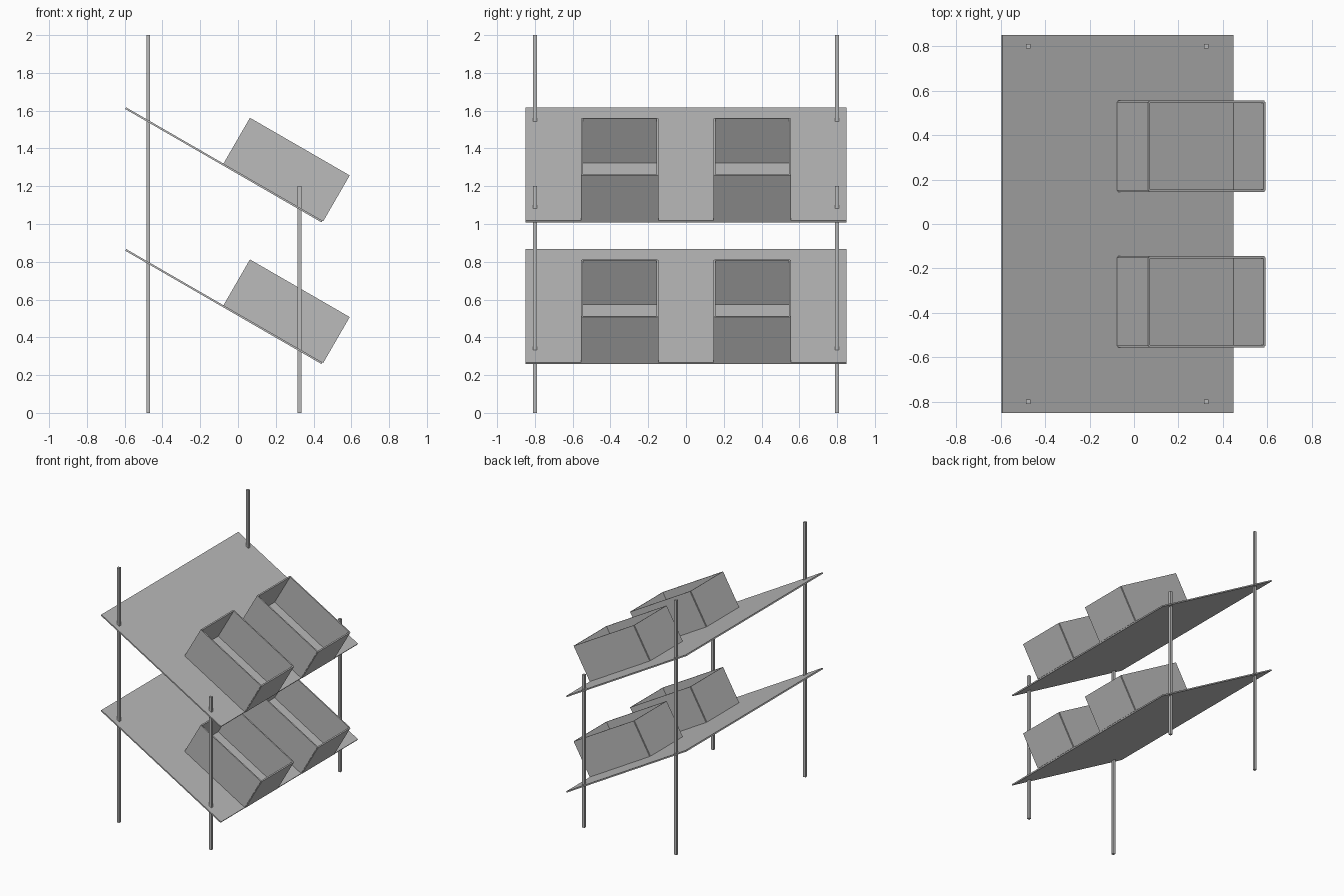
import bpy
from math import radians
from mathutils import Matrix, Vector

cube = bpy.data.objects.get("Cube")
if cube:
    bpy.data.objects.remove(cube, do_unlink=True)

grey = bpy.data.materials.new("plain_grey")
grey.use_nodes = True
colour = (0.5, 0.5, 0.5, 1)
grey.diffuse_color = colour
grey.node_tree.nodes["Principled BSDF"].inputs["Base Color"].default_value = colour

T = 0.01          # panel thickness
CENTRE_X = -0.075


def slab(name, size, centre, frame=Matrix()):
    """Box of the given size, centred in the given frame."""
    bpy.ops.mesh.primitive_cube_add(size=1)
    ob = bpy.context.object
    ob.name = name
    ob.data.transform(Matrix.Diagonal((*size, 1)))
    ob.matrix_world = frame @ Matrix.Translation(Vector(centre))
    ob.data.materials.append(grey)


# Upright posts: tall at the high edge, short at the low edge
for side, y in (("front", -0.8), ("back", 0.8)):
    for kind, x, height in (("tall", -0.4, 2.0), ("short", 0.4, 1.2)):
        slab(f"{kind}_post_{side}", (0.02, 0.02, height),
             (CENTRE_X + x, y, height / 2))

# Sloping shelves, each carrying two open bins
LENGTH, WIDTH, HEIGHT = 0.6, 0.4, 0.28
for level, z in (("lower", 0.563), ("upper", 1.313)):
    tilt = Matrix.Translation((CENTRE_X, 0, z)) @ Matrix.Rotation(radians(30), 4, "Y")
    slab(f"{level}_shelf", (1.2, 1.7, T), (0, 0, 0), tilt)
    for side, y in (("front", -0.35), ("back", 0.35)):
        name = f"{level}_{side}_bin"
        mid = T / 2 + HEIGHT / 2
        slab(name + "_floor", (LENGTH, WIDTH, T), (LENGTH / 2, y, T), tilt)
        for end, x in (("high", 0), ("low", LENGTH)):
            slab(f"{name}_{end}_end", (T, WIDTH, HEIGHT), (x, y, mid), tilt)
        for hand, s in (("right", -1), ("left", 1)):
            slab(f"{name}_{hand}_side", (LENGTH, T, HEIGHT),
                 (LENGTH / 2, y + s * WIDTH / 2, mid), tilt)
